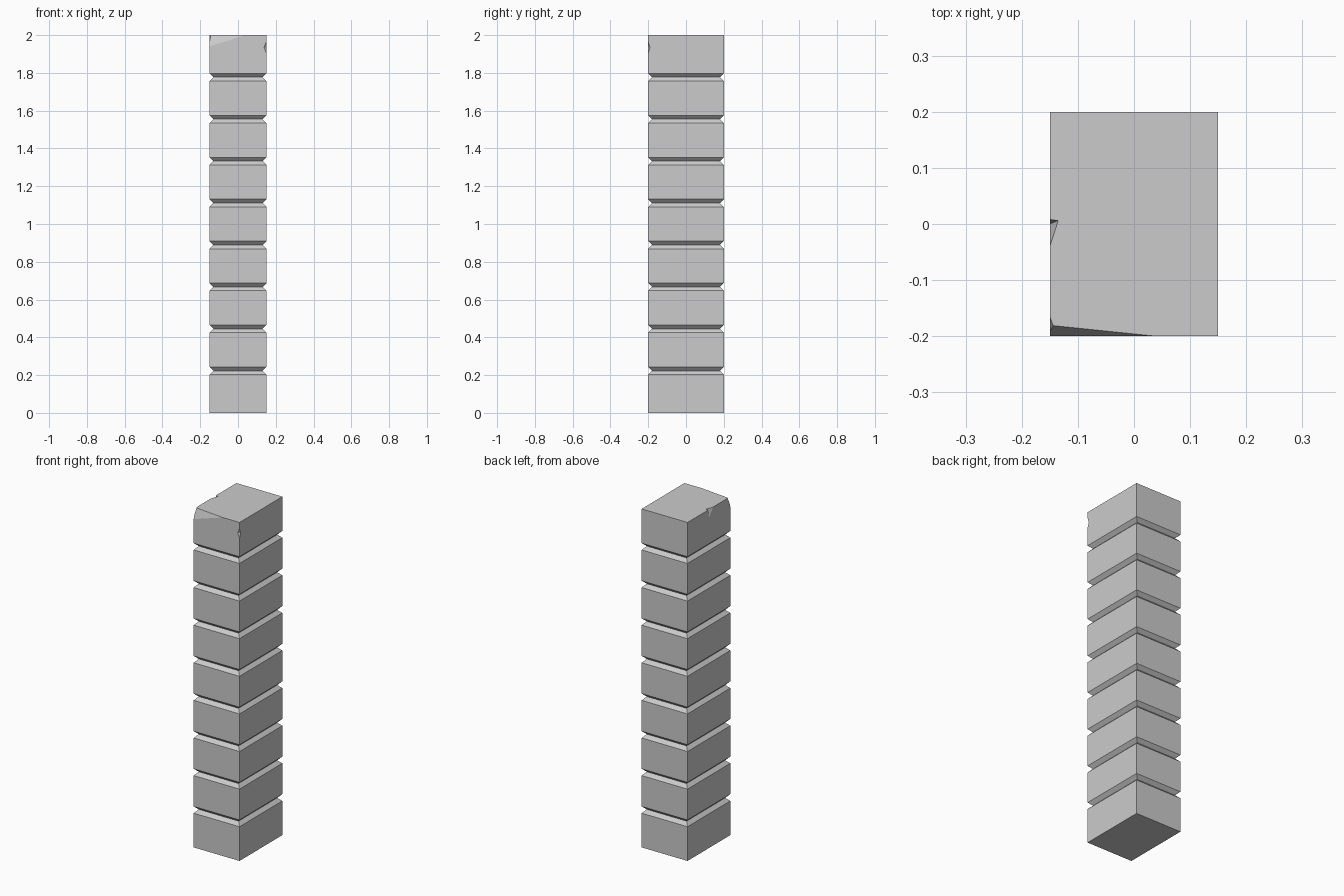
import bpy, bmesh
from mathutils import Vector

if "Cube" in bpy.data.objects:
    bpy.data.objects.remove(bpy.data.objects["Cube"])

HX, HY, HEIGHT, COURSES, GROOVE = 0.15, 0.20, 2.0, 9, 0.02


def ring(bm, inset, z):
    x, y = HX - inset, HY - inset
    return [bm.verts.new((sx * x, sy * y, z))
            for sx, sy in ((-1, -1), (1, -1), (1, 1), (-1, 1))]


def chop(bm, a, b, c, corner):
    """Slice off the side of plane abc holding the corner, and cap it."""
    a, b, c = Vector(a), Vector(b), Vector(c)
    n = (b - a).cross(c - a).normalized()
    if n.dot(Vector(corner) - a) < 0:
        n = -n
    res = bmesh.ops.bisect_plane(bm, geom=bm.verts[:] + bm.edges[:] + bm.faces[:],
                                 dist=1e-5, plane_co=a, plane_no=n, clear_outer=True)
    edges = [e for e in res["geom_cut"] if isinstance(e, bmesh.types.BMEdge)]
    bmesh.ops.holes_fill(bm, edges=[e for e in edges if e.is_boundary])


def to_object(bm, name):
    bmesh.ops.recalc_face_normals(bm, faces=bm.faces[:])
    mesh = bpy.data.meshes.new(name)
    bm.to_mesh(mesh)
    bm.free()
    obj = bpy.data.objects.new(name, mesh)
    bpy.context.collection.objects.link(obj)
    return obj


# Pillar body: stacked courses separated by V grooves
bm = bmesh.new()
rings = [ring(bm, 0, 0)]
for k in range(1, COURSES):
    z = HEIGHT * k / COURSES
    rings += [ring(bm, i, z + dz) for i, dz in ((0, -GROOVE), (GROOVE, 0), (0, GROOVE))]
rings.append(ring(bm, 0, HEIGHT))
for lo, hi in zip(rings, rings[1:]):
    for i in range(4):
        j = (i + 1) % 4
        bm.faces.new((lo[i], lo[j], hi[j], hi[i]))
bm.faces.new(rings[0][::-1])
bm.faces.new(rings[-1])

# Broken top corner: one large facet and one small one
corner = (-HX, -HY, HEIGHT)
chop(bm, (-HX, -HY, 1.94), (0.04, -HY, HEIGHT), (-0.145, -0.181, HEIGHT), corner)
chop(bm, (-HX, -0.165, HEIGHT), (-0.144, -0.181, HEIGHT), (-HX, -0.192, 1.965), corner)
pillar = to_object(bm, "stone_pillar")


# Small chips knocked out of the edges
def chip(name, points):
    bm = bmesh.new()
    for p in points:
        bm.verts.new(p)
    bmesh.ops.convex_hull(bm, input=bm.verts[:])
    cutter = to_object(bm, name)
    cutter.hide_render = True
    cutter.hide_viewport = True
    cutter.display_type = 'WIRE'
    mod = pillar.modifiers.new(name, 'BOOLEAN')
    mod.operation = 'DIFFERENCE'
    mod.solver = 'EXACT'
    mod.object = cutter


chip("top_edge_chip_cutter", [(-0.15, 0.008, 2), (-0.135, 0.006, 2), (-0.15, -0.04, 2),
                              (-0.15, 0.0, 1.95), (-0.17, -0.01, 2.03)])
chip("side_edge_chip_cutter", [(0.15, -0.2, 1.965), (0.15, -0.2, 1.905), (0.138, -0.2, 1.935),
                               (0.15, -0.19, 1.935), (0.17, -0.22, 1.935)])
